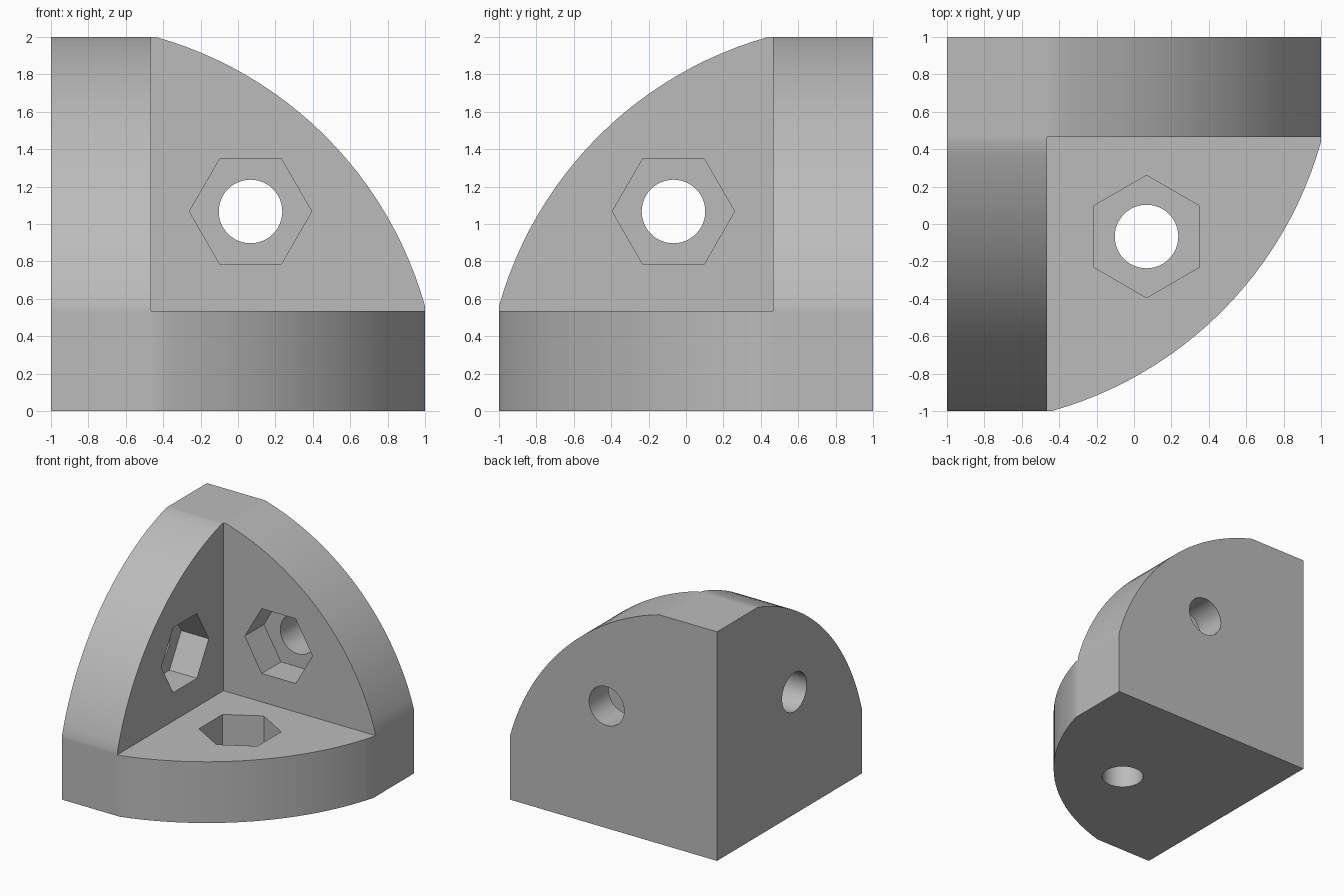
import bpy, bmesh
from math import sin, cos, pi, asin, hypot
from mathutils import Vector

if "Cube" in bpy.data.objects:
    bpy.data.objects.remove(bpy.data.objects["Cube"])

SIZE, WALL, FLAT = 2.0, 0.535, 0.56   # overall size, wall thickness, straight end
HOLE, HOLE_R, NUT_R, NUT_DEPTH = 1.067, 0.17, 0.327, 0.265

grey = bpy.data.materials.new("plain grey")
grey.use_nodes = True
COLOUR = (0.5, 0.5, 0.5, 1)
grey.diffuse_color = COLOUR
grey.node_tree.nodes["Principled BSDF"].inputs["Base Color"].default_value = COLOUR

# Each wall: (along, across, thickness) directions measured from the outer corner
CORNER = Vector((-1, 1, 0))
X, Y, Z = Vector((1, 0, 0)), Vector((0, -1, 0)), Vector((0, 0, 1))
WALLS = {"base": (Y, X, Z), "back": (X, Z, Y), "side": (Y, Z, X)}


def prism(name, outline, axes, low, high):
    """Extrude a flat outline between two depths of a wall."""
    a, b, n = axes
    bm = bmesh.new()
    rings = [[bm.verts.new(CORNER + a * u + b * v + n * d) for u, v in outline]
             for d in (low, high)]
    for ring in rings:
        bm.faces.new(ring)
    for i in range(len(outline)):
        j = (i + 1) % len(outline)
        bm.faces.new((rings[0][i], rings[0][j], rings[1][j], rings[1][i]))
    bmesh.ops.recalc_face_normals(bm, faces=bm.faces)
    mesh = bpy.data.meshes.new(name)
    bm.to_mesh(mesh)
    bm.free()
    mesh.materials.append(grey)
    obj = bpy.data.objects.new(name, mesh)
    bpy.context.collection.objects.link(obj)
    return obj


def polygon(radius, sides):
    return [(HOLE + radius * cos(2 * pi * i / sides), HOLE + radius * sin(2 * pi * i / sides))
            for i in range(sides)]


def combine(target, other, operation):
    """Apply a boolean and discard the tool."""
    mod = target.modifiers.new(operation.lower(), "BOOLEAN")
    mod.object, mod.operation, mod.solver = other, operation, "EXACT"
    bpy.context.view_layer.objects.active = target
    bpy.ops.object.modifier_apply(modifier=mod.name)
    bpy.data.objects.remove(other)


# Wall outline: square corner with a large arc between two straight ends
radius, start, steps = hypot(SIZE, FLAT), asin(FLAT / hypot(SIZE, FLAT)), 24
angles = [start + (pi / 2 - 2 * start) * i / steps for i in range(steps + 1)]
outline = [(0, 0), (SIZE, 0)] + [(radius * cos(t), radius * sin(t)) for t in angles] + [(0, SIZE)]

# Three walls joined into one corner
bracket = prism("corner_bracket", outline, WALLS["base"], 0, WALL)
for side in ("back", "side"):
    combine(bracket, prism(side + "_wall", outline, WALLS[side], 0, WALL), "UNION")

# Bolt hole and hexagonal nut pocket in each wall
for side, axes in WALLS.items():
    combine(bracket, prism(side + "_hole", polygon(HOLE_R, 48), axes, -0.1, WALL + 0.1), "DIFFERENCE")
    combine(bracket, prism(side + "_nut_pocket", polygon(NUT_R, 6), axes,
                           WALL - NUT_DEPTH, WALL + 0.1), "DIFFERENCE")

bpy.ops.object.select_all(action="DESELECT")
bracket.select_set(True)
bpy.context.view_layer.objects.active = bracket
bpy.ops.object.shade_smooth_by_angle(angle=pi / 6)
